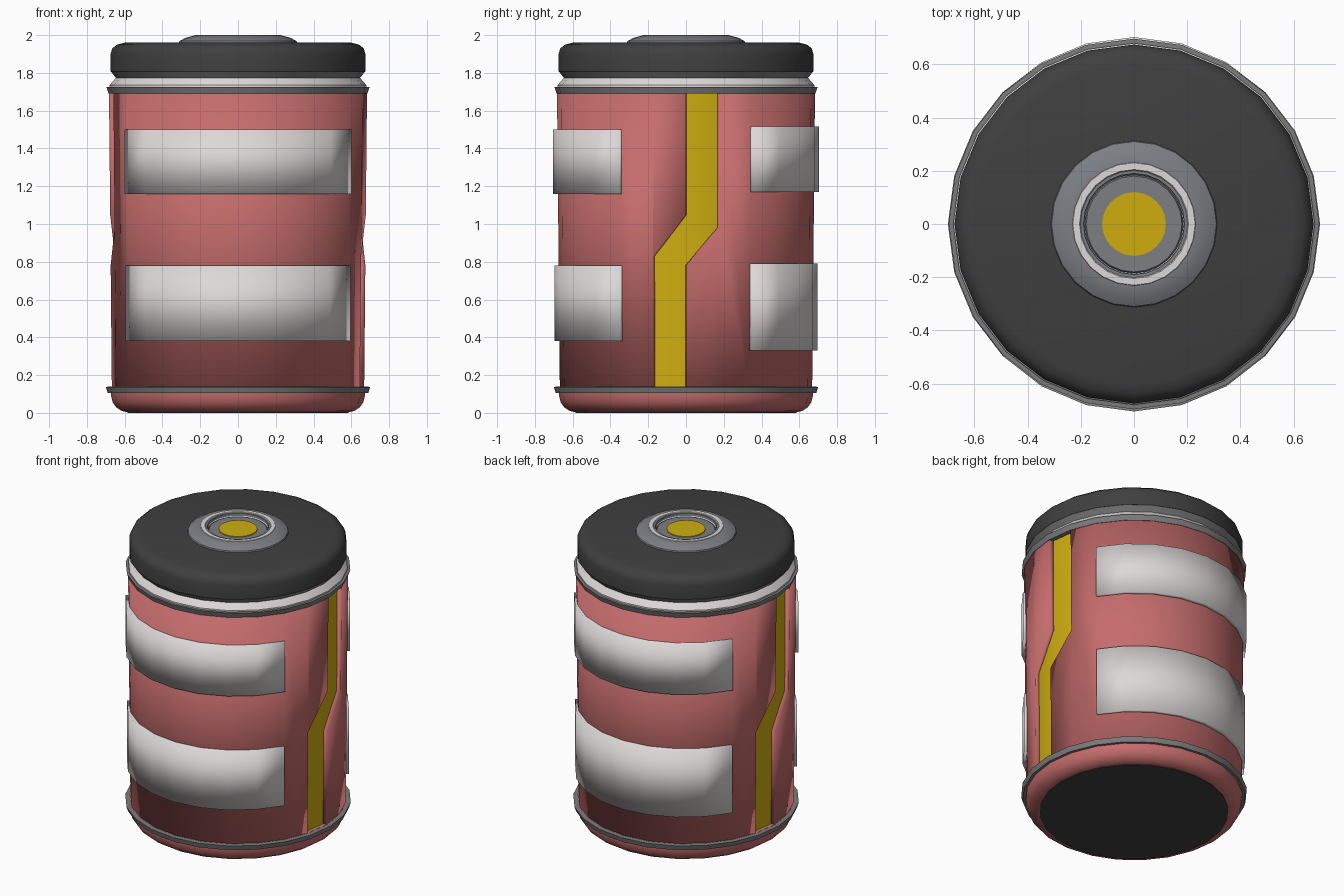
import bpy, bmesh
from math import radians, sin, cos

if "Cube" in bpy.data.objects:
    bpy.data.objects.remove(bpy.data.objects["Cube"])

SIDES = 24
STEP = 360 / SIDES


def material(name, r, g, b):
    m = bpy.data.materials.new(name)
    m.diffuse_color = (r, g, b, 1)
    m.use_nodes = True
    m.node_tree.nodes["Principled BSDF"].inputs["Base Color"].default_value = m.diffuse_color
    return m


RED = material("red", 0.56, 0.15, 0.15)
YELLOW = material("yellow", 0.62, 0.42, 0.005)
WHITE = material("off_white", 0.72, 0.69, 0.68)
DARK = material("charcoal", 0.05, 0.05, 0.05)
GREY = material("mid_grey", 0.2, 0.2, 0.2)
STEEL = material("steel", 0.2, 0.21, 0.23)


def polar(r, deg, z):
    return (r * cos(radians(deg)), r * sin(radians(deg)), z)


def finish(name, bm, mat, thickness=0):
    bmesh.ops.remove_doubles(bm, verts=bm.verts, dist=1e-5)
    me = bpy.data.meshes.new(name)
    bm.to_mesh(me)
    bm.free()
    me.materials.append(mat)
    ob = bpy.data.objects.new(name, me)
    bpy.context.collection.objects.link(ob)
    if thickness:
        mod = ob.modifiers.new("thickness", 'SOLIDIFY')
        mod.thickness = thickness
        mod.offset = -1
    bpy.ops.object.select_all(action='DESELECT')
    bpy.context.view_layer.objects.active = ob
    ob.select_set(True)
    bpy.ops.object.shade_smooth_by_angle(angle=radians(35))
    return ob


def lathe(name, profile, mat, closed=False):
    """Spin (radius, z) points, listed from bottom to top on the outside."""
    bm = bmesh.new()
    rings = [[bm.verts.new(polar(r, i * STEP, z)) for i in range(SIDES)] for r, z in profile]
    pairs = list(zip(rings, rings[1:]))
    if closed:
        pairs.append((rings[-1], rings[0]))
    for a, b in pairs:
        for i in range(SIDES):
            j = (i + 1) % SIDES
            bm.faces.new((a[i], a[j], b[j], b[i]))
    if not closed:
        bm.faces.new(rings[0][::-1])
        bm.faces.new(rings[-1])
    return finish(name, bm, mat)


# Rounded base, dark underside and yellow inner core
lathe("base", [(0.585, 0.004), (0.615, 0.01), (0.645, 0.03), (0.663, 0.055), (0.672, 0.09), (0.672, 0.14)], RED)
lathe("underside", [(0.585, 0), (0.585, 0.005)], DARK)
lathe("core", [(0.645, 0.12), (0.655, 1.7)], YELLOW)

# Trim rings and neck
lathe("bottom_ring", [(0.65, 0.105), (0.69, 0.105), (0.70, 0.138), (0.65, 0.14)], GREY, True)
lathe("top_ring", [(0.65, 1.69), (0.685, 1.69), (0.697, 1.725), (0.65, 1.727)], GREY, True)
lathe("neck", [(0.68, 1.72), (0.68, 1.735), (0.645, 1.775)], WHITE)
lathe("cap_collar", [(0.645, 1.772), (0.675, 1.81)], GREY)

# Cap and button
lathe("cap", [(0.675, 1.808), (0.675, 1.90), (0.665, 1.93), (0.64, 1.95), (0.60, 1.96)], DARK)
lathe("boss", [(0.315, 1.955), (0.31, 1.968), (0.28, 1.985), (0.235, 1.997),
               (0.19, 1.995), (0.185, 1.955)], STEEL, True)
lathe("boss_ring", [(0.235, 1.99), (0.23, 2.0), (0.205, 2.0), (0.185, 1.975)], WHITE, True)
lathe("button_plate", [(0.19, 1.955), (0.18, 1.975)], STEEL)
lathe("button", [(0.12, 1.97), (0.12, 1.98)], YELLOW)


def shell(name, turn):
    """Half casing with a stepped edge on both sides."""
    z0, z1 = 0.135, 1.70

    def pt(deg, z):
        return polar(0.668 + 0.015 * (z - z0) / (z1 - z0), deg + turn, z)

    polys = [[(180, z0), (195, z0), (195, 0.98), (180, 0.78)],
             [(345, 0.83), (360, 1.05), (360, z1), (345, z1)]]
    for a in range(195, 345, 15):
        p = [(a, z0), (a + 15, z0)]
        if a == 330:
            p.append((345, 0.83))
        p += [(a + 15, z1), (a, z1)]
        if a == 195:
            p.append((195, 0.98))
        polys.append(p)
    bm = bmesh.new()
    for p in polys:
        bm.faces.new([bm.verts.new(pt(*q)) for q in p])
    finish(name, bm, RED, 0.035)


shell("front_shell", 0)
shell("back_shell", 180)


def plate(name, middle, radius, z0, z1):
    """Curved panel covering a third of the barrel."""
    bm = bmesh.new()
    for i in range(8):
        a = middle - 60 + i * STEP
        b = a + STEP
        quad = [polar(radius, d, z) for d, z in ((a, z0), (b, z0), (b, z1), (a, z1))]
        bm.faces.new([bm.verts.new((x * 0.985, y, z)) for x, y, z in quad])
    finish(name, bm, WHITE, 0.035)


plate("front_upper_plate", 270, 0.705, 1.16, 1.50)
plate("front_lower_plate", 270, 0.697, 0.38, 0.78)
plate("back_upper_plate", 90, 0.703, 1.17, 1.515)
plate("back_lower_plate", 90, 0.695, 0.33, 0.79)
